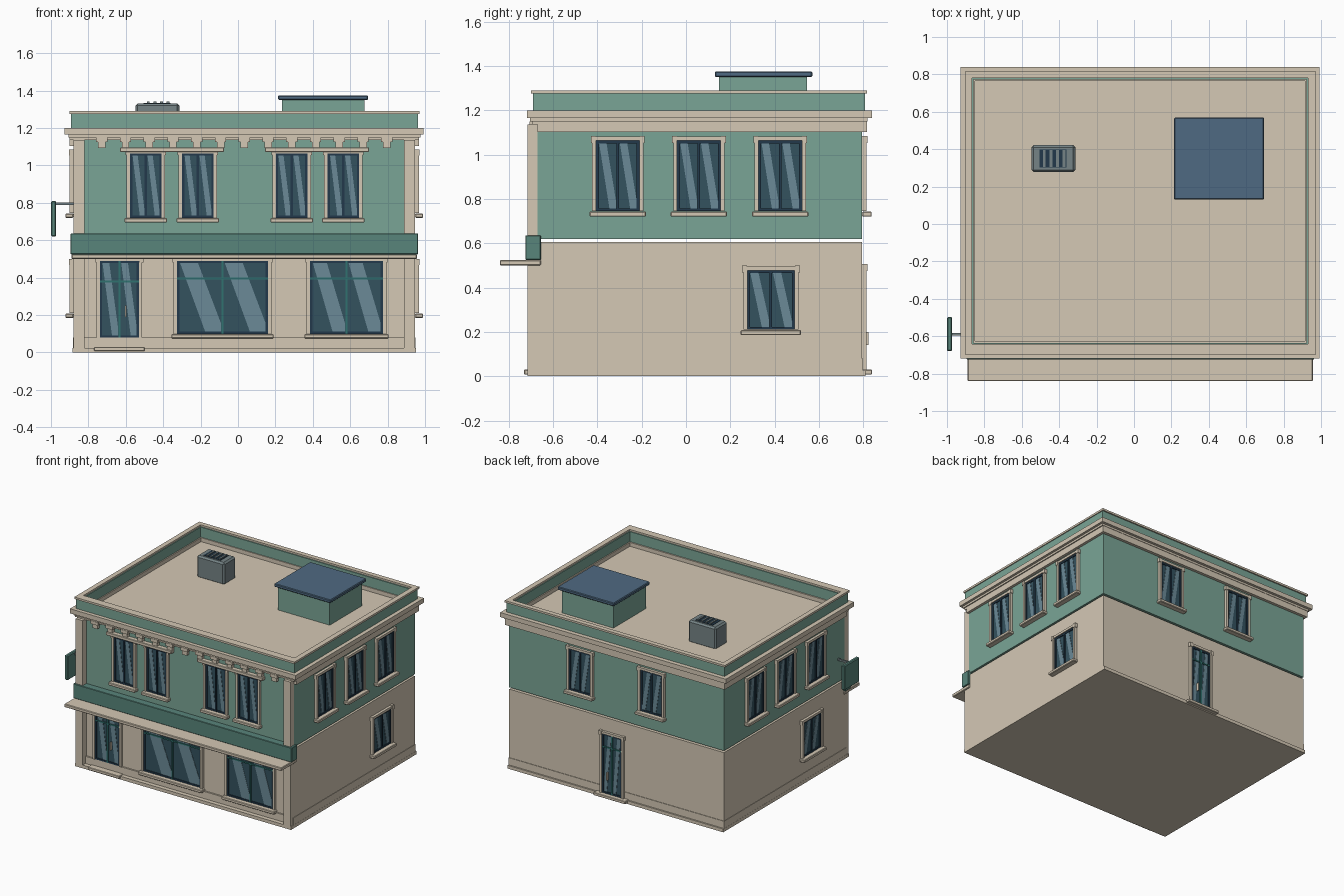
import bpy, bmesh

if "Cube" in bpy.data.objects:
    bpy.data.objects.remove(bpy.data.objects["Cube"])

def material(name, rgb):
    m = bpy.data.materials.new(name)
    m.diffuse_color = (*rgb, 1)
    m.use_nodes = True
    m.node_tree.nodes["Principled BSDF"].inputs["Base Color"].default_value = m.diffuse_color
    return m

STONE = material("stone", (.66, .58, .46))
TEAL = material("teal_wall", (.195, .376, .305))
DEEP = material("deep_teal", (.098, .235, .198))
TRIM = material("door_teal", (.03, .17, .16))
GLASS = material("glass", (.034, .084, .114))
SHINE = material("glass_shine", (.147, .254, .31))
DARK = material("window_frame", (.016, .04, .069))
LID = material("blue_roof", (.078, .144, .223))
GREY = material("metal", (.18, .23, .24))

# Wall planes: left/right x, front/back y
XL, XR, YF, YB = -.88, .947, -.67, .795

def finish(name, bm, mat, bevel=0):
    bmesh.ops.recalc_face_normals(bm, faces=bm.faces)
    me = bpy.data.meshes.new(name)
    bm.to_mesh(me)
    bm.free()
    me.materials.append(mat)
    ob = bpy.data.objects.new(name, me)
    bpy.context.collection.objects.link(ob)
    if bevel:
        mod = ob.modifiers.new("bevel", 'BEVEL')
        mod.width, mod.segments = bevel, 1
    return ob

def box(name, x, y, z, mat, bevel=0):
    bm = bmesh.new()
    bmesh.ops.create_cube(bm, size=1)
    for v in bm.verts:
        v.co = [(a + b) / 2 + c * (b - a) for (a, b), c in zip((x, y, z), v.co)]
    return finish(name, bm, mat, bevel)

def on_wall(wall, u, d, z):
    return {'F': (u, YF - d, z), 'B': (u, YB + d, z),
            'R': (XR + d, u, z), 'L': (XL - d, u, z)}[wall]

def prism(name, wall, pts, d0, d1, mat, bevel=0):
    """Outline in wall coordinates (u, z), extruded from depth d0 to d1."""
    bm = bmesh.new()
    a = [bm.verts.new(on_wall(wall, u, d0, z)) for u, z in pts]
    b = [bm.verts.new(on_wall(wall, u, d1, z)) for u, z in pts]
    bm.faces.new(a)
    bm.faces.new(b)
    for i in range(len(pts)):
        j = (i + 1) % len(pts)
        bm.faces.new((a[i], a[j], b[j], b[i]))
    return finish(name, bm, mat, bevel)

def slab(name, wall, u0, u1, z0, z1, d0, d1, mat, bevel=0):
    return prism(name, wall, [(u0, z0), (u1, z0), (u1, z1), (u0, z1)], d0, d1, mat, bevel)

def ring(name, outer, inner, z0, z1, mat):
    """Rectangular band running round the building."""
    bm = bmesh.new()
    def loop(r, z):
        x0, x1, y0, y1 = r
        return [bm.verts.new(p) for p in ((x0, y0, z), (x1, y0, z), (x1, y1, z), (x0, y1, z))]
    loops = [loop(outer, z0), loop(outer, z1), loop(inner, z1), loop(inner, z0)]
    for k in range(4):
        a, b = loops[k], loops[(k + 1) % 4]
        for i in range(4):
            j = (i + 1) % 4
            bm.faces.new((a[i], a[j], b[j], b[i]))
    return finish(name, bm, mat)

def border(name, wall, u0, u1, z0, z1, w, d, mat, bottom=True):
    slab(name + "_left", wall, u0, u0 + w, z0, z1, 0, d, mat)
    slab(name + "_right", wall, u1 - w, u1, z0, z1, 0, d, mat)
    slab(name + "_top", wall, u0 + w, u1 - w, z1 - w, z1, 0, d, mat)
    if bottom:
        slab(name + "_bottom", wall, u0 + w, u1 - w, z0, z0 + w, 0, d, mat)

def window(name, wall, c, w, z0, z1, bar=DARK, transom=None, sill=.03, door=False):
    u0, u1 = c - w / 2, c + w / 2
    slab(name + "_glass", wall, u0, u1, z0, z1, 0, .005, GLASS)
    border(name + "_frame", wall, u0, u1, z0, z1, .012, .012, DARK)
    slab(name + "_mullion", wall, c - .006, c + .006, z0, z1, 0, .013, bar)
    if transom:
        slab(name + "_transom", wall, u0, u1, transom - .005, transom + .005, 0, .013, bar)
    # diagonal reflections, one per pane
    h, s = w / 2 - .02, z1 - z0 - .024
    for k, a in enumerate((u0 + .012, c + .008)):
        prism(f"{name}_reflection_{k}", wall,
              [(a + h * p, z0 + .012 + s * q) for p, q in ((.02, 1), (.45, 1), (1, .12), (1, 0), (.62, 0))],
              .004, .0075, SHINE)
    # stone surround with eared head
    border(name + "_surround", wall, u0 - .018, u1 + .018, z0, z1 + .018, .018, .02, STONE, False)
    for k, a in enumerate((u0 - .024, u1 + .002)):
        slab(f"{name}_ear_{k}", wall, a, a + .022, z1 - .01, z1 + .021, 0, .023, STONE)
    if door:
        slab(name + "_handle", wall, c + .03, c + .038, z0 + .11, z0 + .17, .01, .028, STONE)
        slab(name + "_step", wall, c - .135, c + .135, .008, .03, 0, .045 if wall == 'B' else .06, STONE, .003)
    else:
        slab(name + "_sill", wall, u0 - sill, u1 + sill, z0 - .025, z0 - .002, 0, .043, STONE, .004)

# Main storeys, with the shadow gap between them
box("ground_slab", (XL - .004, XR + .004), (YF - .045, YB + .015), (0, .025), STONE)
box("lower_storey", (XL, XR), (YF, YB), (.02, .606), STONE)
box("upper_storey", (XL, XR), (YF, YB), (.62, 1.15), TEAL)
ring("plinth", (XL - .003, XR + .003, YF - .012, YB + .004), (XL + .02, XR - .02, YF + .02, YB - .02), .025, .08, STONE)

# Front corner pilasters
for k, u in enumerate((XL, XR - .06)):
    slab(f"corner_pilaster_{k}", 'F', u, u + .06, .02, 1.135, 0, .045, STONE)

# Frieze, cornice, parapet and cap
ring("frieze", (XL - .02, XR + .02, YF - .022, YB + .022), (XL + .05, XR - .05, YF + .05, YB - .05), 1.135, 1.168, STONE)
for w, a, b in (('L', YF, YB + .022), ('R', YF, YB + .022), ('B', XL - .02, XR + .02)):
    slab("frieze_lower_" + w, w, a, b, 1.103, 1.135, 0, .022 if w == 'B' else .02, STONE)
core = (-.85, .915, -.625, .765)
ring("cornice", (-.927, .993, -.718, .84), core, 1.165, 1.2, STONE)
ring("cornice_bed", (-.907, .975, -.703, .82), core, 1.15, 1.167, STONE)
ring("parapet", (-.893, .963, -.69, .807), (-.858, .923, -.635, .772), 1.165, 1.277, TEAL)
ring("parapet_cap", (-.902, .97, -.70, .817), (-.865, .93, -.642, .78), 1.275, 1.29, STONE)
box("roof_deck", (-.87, .93, ), (-.65, .78), (1.14, 1.17), STONE)

# Brackets under the front cornice
CX = (XL + XR) / 2
for k in range(-6, 7):
    u = CX + k * .127
    slab(f"bracket_{k + 6}", 'F', u - .02, u + .02, 1.093, 1.14, 0, .028, STONE)
    slab(f"bracket_head_{k + 6}", 'F', u - .03, u + .03, 1.125, 1.15, 0, .036, STONE)

# Upper front windows in pairs under shared heads
for k, c in enumerate((-.493, -.215, .287, .563)):
    window(f"front_upper_window_{k}", 'F', c, .168, .72, 1.065)
for k, (a, b) in enumerate(((-.63, -.075), (.145, .70))):
    slab(f"window_head_{k}", 'F', a, b, 1.072, 1.097, 0, .036, STONE, .003)

# Shopfront: door, display windows, canopy and sign band
window("shop_door", 'F', -.634, .208, .08, .49, TRIM, .38, door=True)
window("display_window_0", 'F', -.083, .486, .10, .49, TRIM, .395)
window("display_window_1", 'F', .58, .39, .10, .49, TRIM, .395)
box("canopy", (-.89, .957), (-.84, -.655), (.5, .525), STONE, .004)
box("sign_band", (-.895, .963), (-.725, -.655), (.525, .636), DEEP, .003)

# Side and back windows, back door
for wall, low in (('R', .383), ('L', -.258)):
    for k, c in enumerate((-.308, .058, .425)):
        window(f"side_{wall}_upper_window_{k}", wall, c, .195, .745, 1.063)
    window(f"side_{wall}_lower_window", wall, low, .213, .21, .478)
for k, c in enumerate((-.27, .337)):
    window(f"back_window_{k}", 'B', c, .185, .745, 1.063)
window("back_door", 'B', .065, .165, .03, .485, TRIM, .385, door=True)

# Hanging sign on the left
box("hanging_sign", (-1.0, -.972), (-.68, -.497), (.62, .81), DEEP, .006)
box("sign_arm", (-.975, XL), (-.597, -.583), (.788, .802), GREY)

# Roof access box and vent unit
box("roof_box", (.235, .675), (.15, .545), (1.16, 1.352), TEAL)
box("roof_box_lid", (.215, .695), (.13, .57), (1.35, 1.375), LID, .005)
box("vent_unit", (-.548, -.313), (.278, .422), (1.16, 1.332), GREY, .012)
box("vent_recess", (-.505, -.36), (.303, .397), (1.325, 1.335), DARK)
for k in range(4):
    x = -.486 + k * .035
    box(f"vent_slat_{k}", (x, x + .014), (.305, .395), (1.33, 1.342), GREY)
